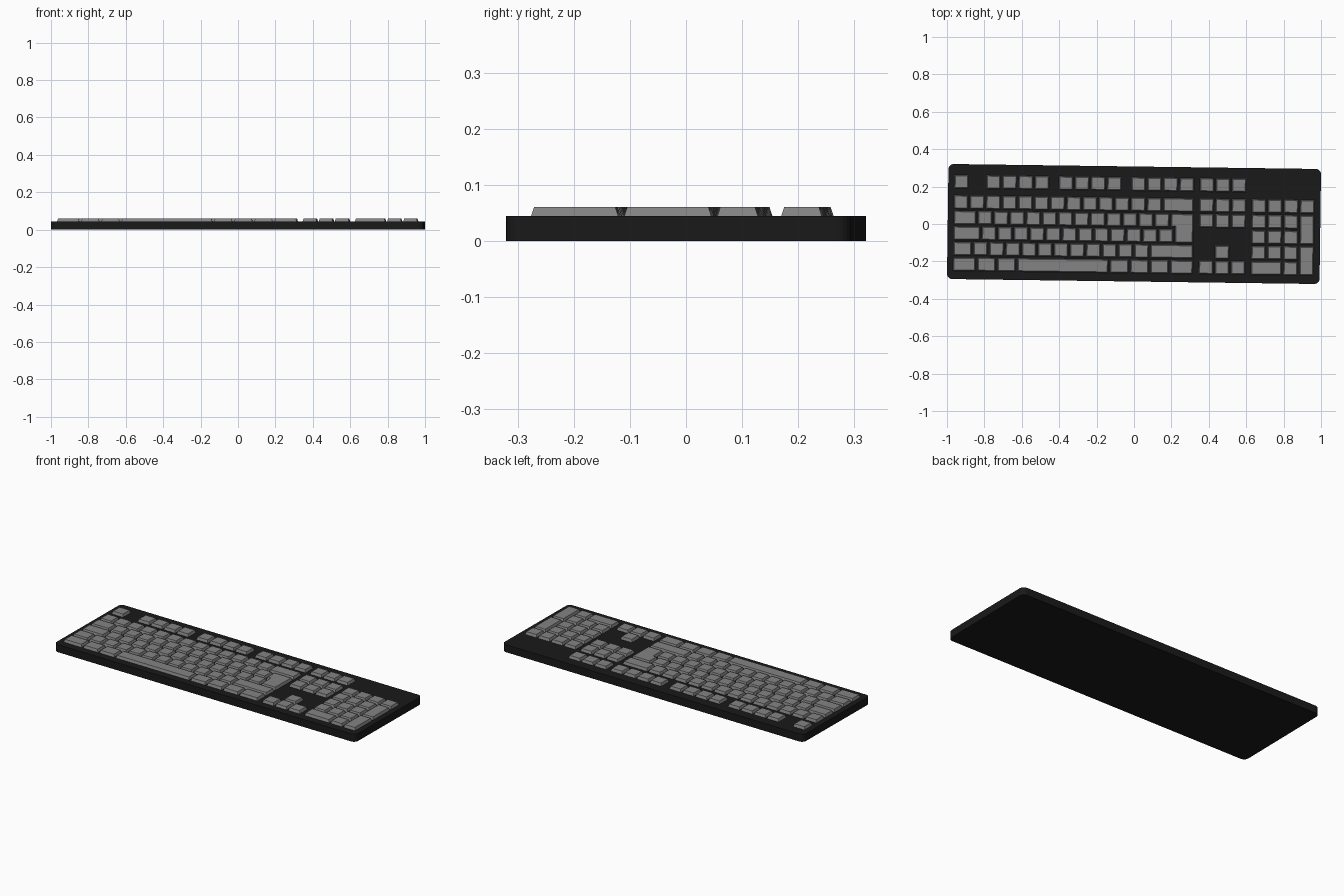
import bpy, bmesh, math
from mathutils import Vector

if "Cube" in bpy.data.objects:
    bpy.data.objects.remove(bpy.data.objects["Cube"])

TILT = -0.0135             # the whole keyboard is turned slightly about z
U, V = 0.0861, 0.083       # key pitch across and along
X0, Y0 = -0.969, 0.1465    # top left of the number row
BASE_TOP, KEY_TOP = 0.0445, 0.0605
GAP, TAPER = 0.005, 0.0055


def material(name, v):
    m = bpy.data.materials.new(name)
    m.diffuse_color = (v, v, v, 1)
    m.use_nodes = True
    m.node_tree.nodes["Principled BSDF"].inputs["Base Color"].default_value = m.diffuse_color
    return m


case_mat = material("case_black", 0.01)
key_mat = material("key_grey", 0.23)


def finish(name, bm, mat):
    bmesh.ops.recalc_face_normals(bm, faces=bm.faces)
    me = bpy.data.meshes.new(name)
    bm.to_mesh(me)
    bm.free()
    me.materials.append(mat)
    ob = bpy.data.objects.new(name, me)
    ob.rotation_euler.z = TILT
    bpy.context.collection.objects.link(ob)
    return ob


def loft(bm, lower, upper, z0, z1):
    """Closed solid between two outlines with the same number of points."""
    a = [bm.verts.new((p[0], p[1], z0)) for p in lower]
    b = [bm.verts.new((p[0], p[1], z1)) for p in upper]
    n = len(a)
    bm.faces.new(a[::-1])
    bm.faces.new(b)
    for i in range(n):
        j = (i + 1) % n
        bm.faces.new((a[i], a[j], b[j], b[i]))


def inset(poly, d):
    """Shrink a right-angled counter-clockwise outline by d."""
    out = []
    for i, p in enumerate(poly):
        e1 = (p - poly[i - 1]).normalized()
        e2 = (poly[(i + 1) % len(poly)] - p).normalized()
        out.append(p + d * Vector((-e1.y - e2.y, e1.x + e2.x)))
    return out


def keycap(bm, cells):
    """Tapered key from an outline given in key units (row counts downward)."""
    poly = [Vector((X0 + u * U, Y0 - r * V)) for u, r in cells]
    foot = inset(poly, GAP)
    loft(bm, foot, inset(foot, TAPER), BASE_TOP - 0.001, KEY_TOP)


def key(bm, u, row, w=1, h=1):
    keycap(bm, [(u, row + h), (u + w, row + h), (u + w, row), (u, row)])


def key_row(bm, u, row, widths):
    for w in widths:
        key(bm, u, row, w)
        u += w


# Case: flat slab with rounded corners
HX, HY, R, SEG = 0.996, 0.3075, 0.028, 6
outline = []
for q, (sx, sy) in enumerate([(1, 1), (-1, 1), (-1, -1), (1, -1)]):
    for i in range(SEG + 1):
        a = math.pi / 2 * (q + i / SEG)
        outline.append((sx * (HX - R) + R * math.cos(a), sy * (HY - R) + R * math.sin(a)))
bm = bmesh.new()
loft(bm, outline, outline, 0, BASE_TOP)
finish("case", bm, case_mat)

# Function row
F = -1.313
bm = bmesh.new()
key(bm, 0, F)
for start in (2, 6.5, 11):
    key_row(bm, start, F, [1] * 4)
key_row(bm, 15.25, F, [1] * 3)
finish("function_keys", bm, key_mat)

# Main typing block
bm = bmesh.new()
key_row(bm, 0, 0, [1] * 13 + [2])
key_row(bm, 0, 1, [1.5] + [1] * 12)
key_row(bm, 0, 2, [1.75] + [1] * 12)
key_row(bm, 0, 3, [1.25] + [1] * 11 + [2.75])
key_row(bm, 0, 4, [1.5, 1.25, 1.25, 5.75, 1.25, 1.25, 1.25, 1.5])
finish("typing_keys", bm, key_mat)

# L-shaped enter key
bm = bmesh.new()
keycap(bm, [(13.5, 2), (13.75, 2), (13.75, 3), (15, 3), (15, 1), (13.5, 1)])
finish("enter_key", bm, key_mat)

# Navigation and arrow keys
bm = bmesh.new()
for row in (0, 1, 4):
    key_row(bm, 15.25, row, [1] * 3)
key(bm, 16.25, 3)
finish("navigation_keys", bm, key_mat)

# Number pad
bm = bmesh.new()
key_row(bm, 18.5, 0, [1] * 4)
for row in (1, 2, 3):
    key_row(bm, 18.5, row, [1] * 3)
key_row(bm, 18.5, 4, [2, 1])
for row in (1, 3):
    key(bm, 21.5, row, 1, 2)
finish("number_pad_keys", bm, key_mat)
